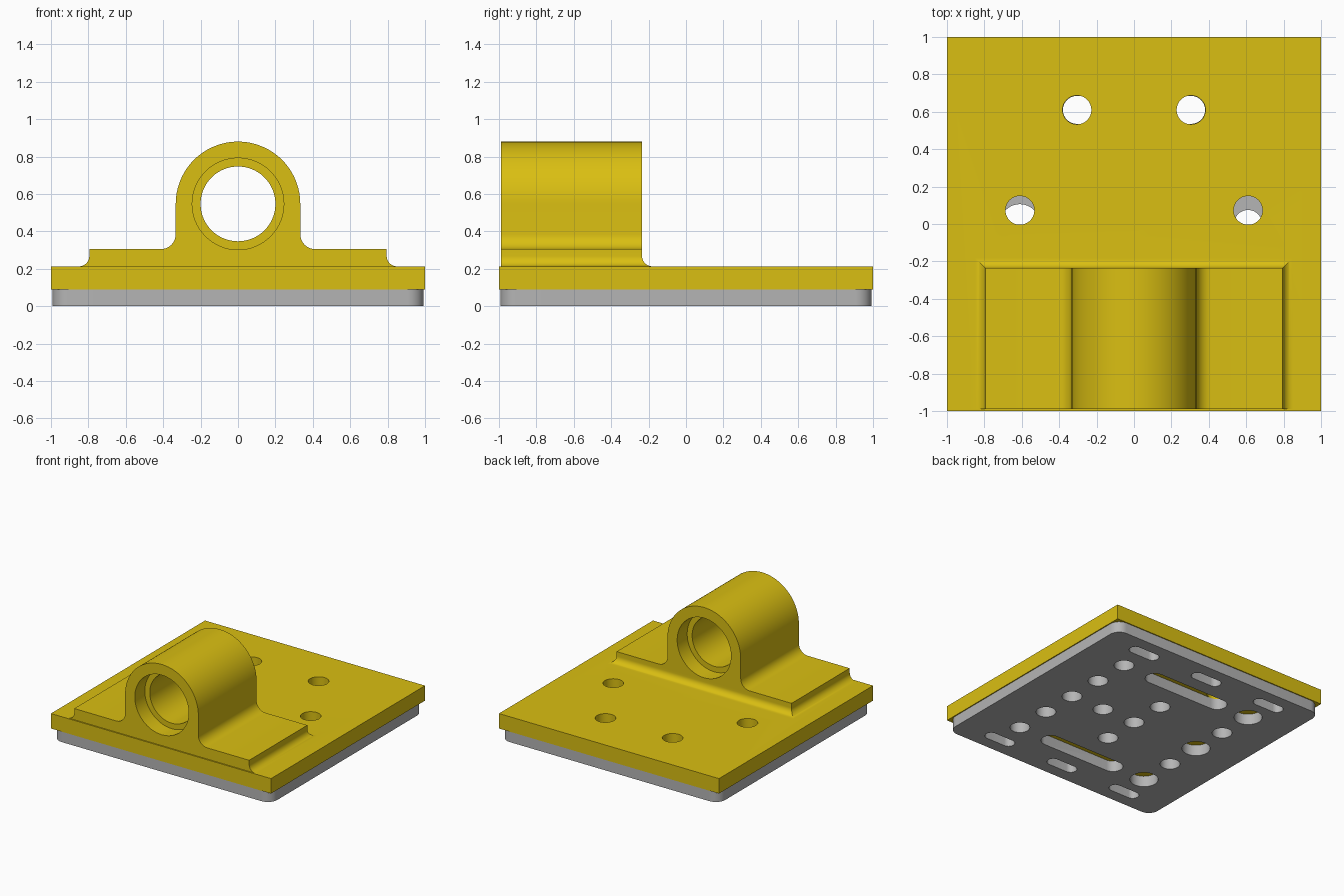
import bpy, bmesh
from math import sin, cos, pi

cube = bpy.data.objects.get("Cube")
if cube:
    bpy.data.objects.remove(cube, do_unlink=True)


def material(name, rgb):
    m = bpy.data.materials.new(name)
    m.use_nodes = True
    m.diffuse_color = (*rgb, 1)
    m.node_tree.nodes["Principled BSDF"].inputs["Base Color"].default_value = (*rgb, 1)
    return m


yellow = material("yellow plastic", (0.70, 0.52, 0.006))
grey = material("grey metal", (0.46, 0.46, 0.46))


def loft(name, loops, mat):
    """Closed solid through a stack of matching loops."""
    bm = bmesh.new()
    rings = [[bm.verts.new(p) for p in loop] for loop in loops]
    for a, b in zip(rings, rings[1:]):
        for i in range(len(a)):
            j = (i + 1) % len(a)
            bm.faces.new((a[i], a[j], b[j], b[i]))
    bm.faces.new(rings[0])
    bm.faces.new(rings[-1])
    bmesh.ops.recalc_face_normals(bm, faces=bm.faces)
    mesh = bpy.data.meshes.new(name)
    bm.to_mesh(mesh)
    bm.free()
    mesh.materials.append(mat)
    ob = bpy.data.objects.new(name, mesh)
    bpy.context.collection.objects.link(ob)
    return ob


def prism_z(name, outline, z0, z1, mat):
    return loft(name, [[(x, y, z) for x, y in outline] for z in (z0, z1)], mat)


def prism_y(name, outline, y0, y1, mat):
    return loft(name, [[(x, y, z) for x, z in outline] for y in (y0, y1)], mat)


def arc(cx, cy, r, a0, a1, n):
    return [(cx + r * cos(a0 + (a1 - a0) * i / n), cy + r * sin(a0 + (a1 - a0) * i / n))
            for i in range(n + 1)]


def circle(cx, cy, r, n=48):
    return arc(cx, cy, r, 0, 2 * pi, n)[:-1]


def slot(cx, cy, half, r):
    return arc(cx + half, cy, r, -pi / 2, pi / 2, 14) + arc(cx - half, cy, r, pi / 2, 1.5 * pi, 14)


def combine(ob, other, operation):
    mod = ob.modifiers.new("combine", 'BOOLEAN')
    mod.operation, mod.solver, mod.object = operation, 'EXACT', other
    bpy.context.view_layer.objects.active = ob
    bpy.ops.object.modifier_apply(modifier=mod.name)
    bpy.data.objects.remove(other, do_unlink=True)


def finish(ob):
    bpy.ops.object.select_all(action='DESELECT')
    ob.select_set(True)
    bpy.context.view_layer.objects.active = ob
    bpy.ops.object.shade_smooth_by_angle(angle=0.5)


# Yellow mount: base slab
BASE, TOP, PAD = 0.09, 0.213, 0.305
FRONT, BACK = -0.99, -0.235
mount = prism_z("bearing_mount", [(-1, -1), (1, -1), (1, 1), (-1, 1)], BASE, TOP, yellow)

# Raised pad with a concave fillet along its sides and back
R = 0.055


def pad_loop(off, z):
    x, y = 0.795 + off, BACK + off
    return [(-x, FRONT, z), (x, FRONT, z), (x, y, z), (-x, y, z)]


fillet = [(R - R * cos(a), TOP + R - R * sin(a)) for a in [pi / 2 * i / 10 for i in range(11)]]
loops = [pad_loop(0, PAD)] + [pad_loop(o, z) for o, z in fillet] + [pad_loop(R, TOP - 0.03)]
combine(mount, loft("pad", loops, yellow), 'UNION')

# Round-topped bearing housing, filleted into the pad
W, AXIS, F = 0.333, 0.547, 0.08
right = [(W + F, PAD - 0.02)] + arc(W + F, PAD + F, F, 1.5 * pi, pi, 10)
left = [(-x, z) for x, z in reversed(right)]
outline = right + arc(0, AXIS, W, 0, pi, 48) + left
combine(mount, prism_y("housing", outline, FRONT, BACK, yellow), 'UNION')

# Bore, with a wider seat at each end
STEP = 0.13
for r, y0, y1 in ((0.2, -1.2, 0), (0.245, -1.2, FRONT + STEP), (0.245, BACK - STEP, 0)):
    combine(mount, prism_y("bore", circle(0, AXIS, r, 64), y0, y1, yellow), 'DIFFERENCE')

# Screw holes through the slab
P = 0.61
for side in (-1, 1):
    for x, y in ((P / 2, P), (P, 0.073)):
        combine(mount, prism_z("screw_hole", circle(side * x, y, 0.077), 0, 0.4, yellow), 'DIFFERENCE')
finish(mount)

# Grey plate with rounded corners
E, C = 0.992, 0.085
corners = []
for k, (sx, sy) in enumerate(((1, 1), (-1, 1), (-1, -1), (1, -1))):
    corners += arc(sx * (E - C), sy * (E - C), C, k * pi / 2, (k + 1) * pi / 2, 10)
plate = prism_z("gantry_plate", corners, 0, BASE, grey)

# Plate holes: two rows, a central cross, and slots front and back
SMALL, LARGE = 0.075, 0.106
cuts = []
for k in range(-2, 3):
    y = k * P / 2
    cuts.append(circle(P, y, SMALL))
    cuts.append(circle(-P, y, SMALL if k % 2 else LARGE))
for x, y in ((0, 0), (1, 0), (-1, 0), (0, 1), (0, -1)):
    cuts.append(circle(x * P / 2, y * P / 2, SMALL))
for side in (-1, 1):
    cuts.append(slot(0, side * P, P / 2, SMALL))
    cuts += [slot(x * P, side * 0.845, 0.085, 0.048) for x in (-1, 0, 1)]
for c in cuts:
    combine(plate, prism_z("plate_cut", c, -0.1, 0.2, grey), 'DIFFERENCE')
finish(plate)
